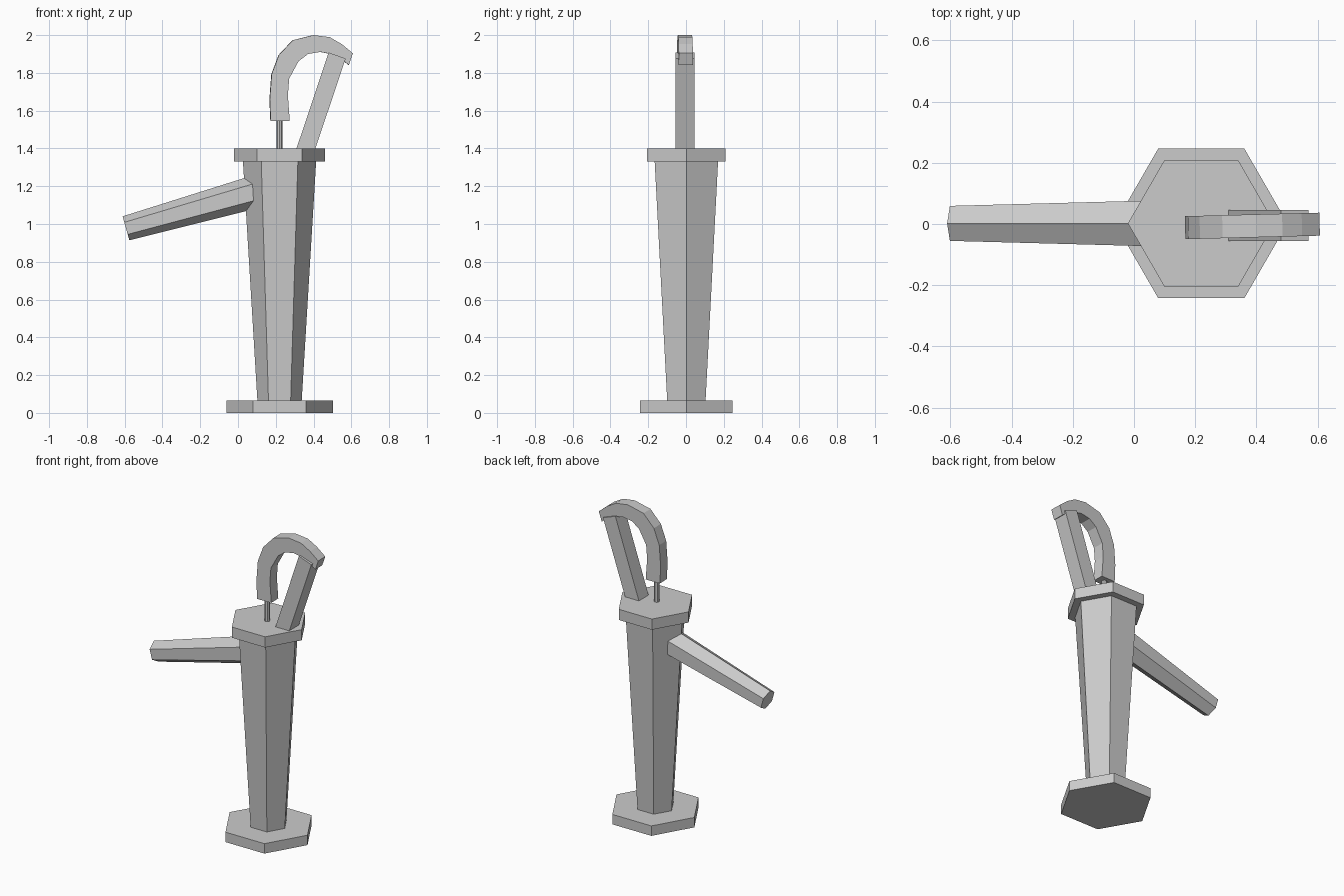
import bpy, bmesh, math
from mathutils import Vector, Matrix

if "Cube" in bpy.data.objects:
    bpy.data.objects.remove(bpy.data.objects["Cube"])

CX, CY = 0.22, 0.002


def add_object(name, bm):
    bmesh.ops.recalc_face_normals(bm, faces=bm.faces)
    mesh = bpy.data.meshes.new(name)
    bm.to_mesh(mesh)
    bm.free()
    obj = bpy.data.objects.new(name, mesh)
    bpy.context.collection.objects.link(obj)
    return obj


def prism(name, start, end, r1, r2, sides=6):
    """Tapered prism between two points, one corner kept in the xz plane."""
    a, b = Vector(start), Vector(end)
    axis = (b - a).normalized()
    side = Vector((0, 1, 0))
    out = side.cross(axis)
    bm = bmesh.new()
    rings = []
    for centre, r in ((a, r1), (b, r2)):
        angles = [2 * math.pi * i / sides for i in range(sides)]
        rings.append([bm.verts.new(centre + r * (math.cos(t) * out + math.sin(t) * side))
                      for t in angles])
    for i in range(sides):
        j = (i + 1) % sides
        bm.faces.new((rings[0][i], rings[0][j], rings[1][j], rings[1][i]))
    bm.faces.new(rings[0])
    bm.faces.new(rings[1])
    return add_object(name, bm)


def strip(name, outer, inner, width, y, turn=0.0):
    """Bar extruded along y from paired outer and inner xz profile points."""
    bm = bmesh.new()
    rows = []
    for (ox, oz), (ix, iz) in zip(outer, inner):
        rows.append([bm.verts.new(p) for p in (
            (ox, y - width / 2, oz), (ox, y + width / 2, oz),
            (ix, y + width / 2, iz), (ix, y - width / 2, iz))])
    for p, q in zip(rows, rows[1:]):
        for i in range(4):
            j = (i + 1) % 4
            bm.faces.new((p[i], p[j], q[j], q[i]))
    bm.faces.new(rows[0])
    bm.faces.new(rows[-1])
    pivot = Vector((0.4, y, 0))
    bmesh.ops.rotate(bm, verts=bm.verts, cent=pivot,
                     matrix=Matrix.Rotation(turn, 3, 'Z'))
    return add_object(name, bm)


# Hexagonal foot, tapered column and cap
prism("base_plate", (CX, CY, 0), (CX, CY, 0.065), 0.282, 0.282)
prism("pump_column", (CX, CY, 0.06), (CX, CY, 1.335), 0.117, 0.194)
prism("top_plate", (CX, CY, 1.33), (CX, CY, 1.40), 0.24, 0.24)

# Sloping spout
prism("spout", (0.09, CY, 1.17), (-0.593, CY, 0.977), 0.087, 0.066)

# Piston rod
prism("piston_rod", (CX, -0.012, 1.38), (CX, -0.012, 1.58), 0.016, 0.016, 8)

# Leaning handle support
strip("handle_support", [(0.303, 1.38), (0.48, 1.908)],
      [(0.403, 1.38), (0.57, 1.876)], 0.10, -0.005)

# Curved handle
outer = [(.172, 1.544), (.167, 1.66), (.177, 1.793), (.215, 1.894), (.289, 1.973),
         (.40, 2.0), (.485, 1.989), (.549, 1.952), (.607, 1.904)]
inner = [(.273, 1.544), (.263, 1.682), (.27, 1.77), (.32, 1.862), (.37, 1.90),
         (.435, 1.911), (.49, 1.90), (.54, 1.877), (.586, 1.842)]
strip("pump_handle", outer, inner, 0.075, -0.006, math.radians(1.5))
